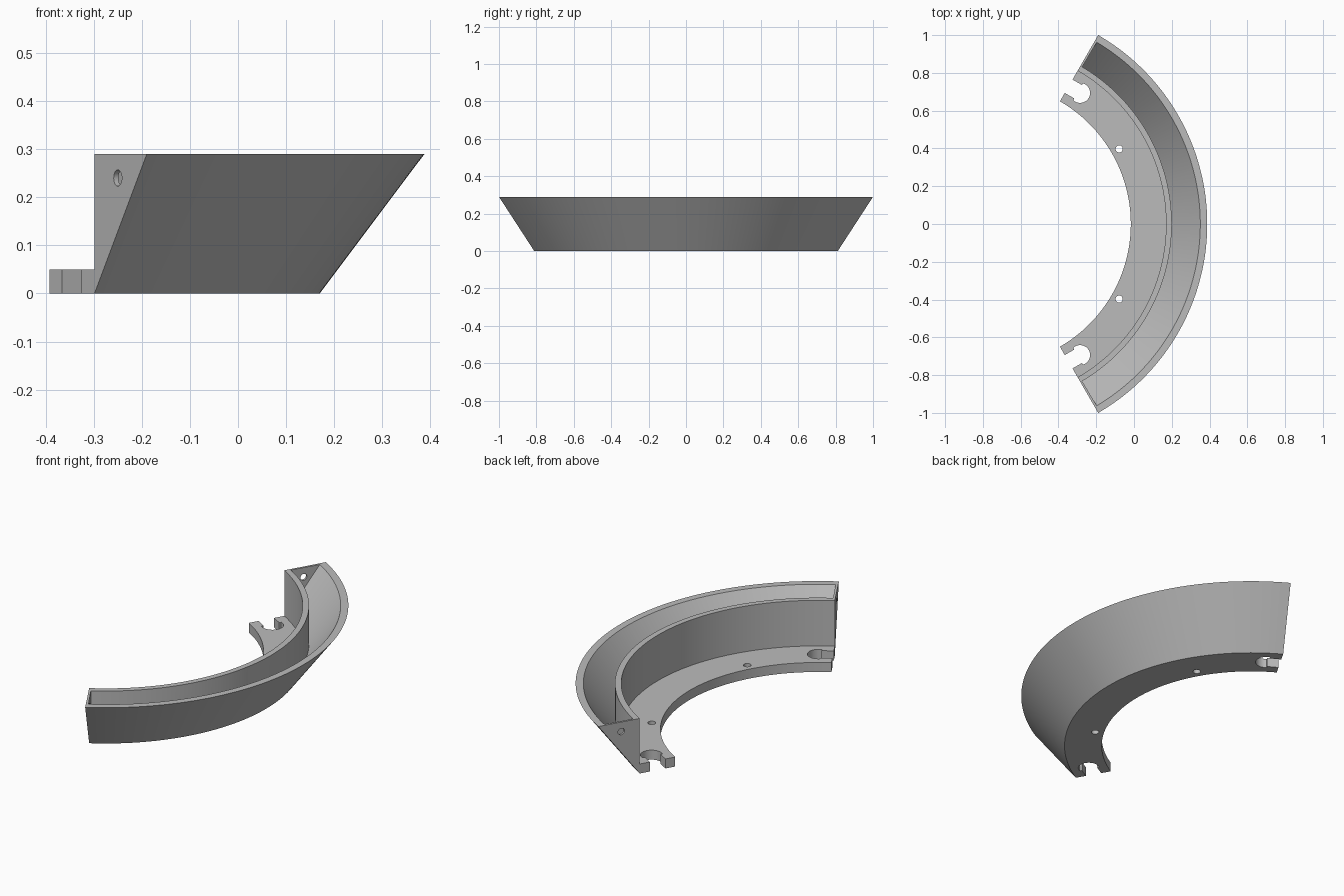
import bpy
import bmesh
from math import sin, cos, pi, radians, sqrt, asin
from mathutils import Vector

CX = -0.767            # centre of the arc
HALF = radians(60)     # half the arc angle
TOP = 0.29

cube = bpy.data.objects.get("Cube")
if cube:
    bpy.data.objects.remove(cube, do_unlink=True)

grey = bpy.data.materials.new("plain grey")
grey.use_nodes = True
grey.diffuse_color = (0.5, 0.5, 0.5, 1)
grey.node_tree.nodes["Principled BSDF"].inputs["Base Color"].default_value = (0.5, 0.5, 0.5, 1)


def loft(name, rings):
    """Closed solid through a list of equal rings of points."""
    bm = bmesh.new()
    loops = [[bm.verts.new(p) for p in ring] for ring in rings]
    n = len(loops[0])
    for a, b in zip(loops, loops[1:]):
        for i in range(n):
            j = (i + 1) % n
            bm.faces.new((a[i], a[j], b[j], b[i]))
    bm.faces.new(loops[0])
    bm.faces.new(loops[-1])
    bmesh.ops.recalc_face_normals(bm, faces=bm.faces)
    mesh = bpy.data.meshes.new(name)
    bm.to_mesh(mesh)
    bm.free()
    mesh.materials.append(grey)
    ob = bpy.data.objects.new(name, mesh)
    bpy.context.collection.objects.link(ob)
    return ob


def sweep(name, profile, half, steps=96):
    """Sweep a (radius, height) profile around the arc centre."""
    angles = [half * (2 * k / steps - 1) for k in range(steps + 1)]
    return loft(name, [[(CX + r * cos(a), r * sin(a), z) for r, z in profile]
                       for a in angles])


def prism(name, outline, origin, u, v, w, low, high):
    """Extrude a flat outline, given along u and v, in direction w."""
    return loft(name, [[origin + u * p + v * q + w * d for p, q in outline]
                       for d in (low, high)])


def circle(radius, n=32):
    return [(radius * cos(2 * pi * k / n), radius * sin(2 * pi * k / n)) for k in range(n)]


# Flange with a flared rim
bracket = sweep("curved_channel_bracket",
                [(0.75, 0), (0.937, 0), (1.1547, TOP), (0.937, TOP), (0.937, 0.05), (0.75, 0.05)],
                HALF)

# V-shaped channel, stopping short of the thin end plates
slope = (1.1547 - 0.937) / TOP
inner, outer, over = 0.967, 1.118, 0.05
cutters = [sweep("channel_cutter",
                 [(inner, TOP - (outer - inner) / slope), (outer + over * slope, TOP + over),
                  (inner, TOP + over)],
                 HALF - 0.011)]

# Keyhole outline: radial position and depth from the end of the flange
mid, slot, depth, bore, bore_depth = 0.842, 0.041, 0.058, 0.053, 0.07
start = asin((bore_depth - depth) / bore)
arc = [(-bore * cos(-start + (pi + 2 * start) * k / 28),
        bore * sin(-start + (pi + 2 * start) * k / 28)) for k in range(29)]
keyhole = [(mid + slot, depth), (mid + slot, -0.05), (mid - slot, -0.05), (mid - slot, depth)]
keyhole += [(mid + p, bore_depth + q) for p, q in arc]

up = Vector((0, 0, 1))
centre = Vector((CX, 0, 0))
for side in (-1, 1):
    radial = Vector((cos(HALF), side * sin(HALF), 0))
    inward = Vector((sin(HALF), -side * cos(HALF), 0))
    cutters.append(prism("keyhole_cutter", keyhole, centre, radial, inward, up, -0.05, 0.1))
    # Hole through each end plate
    cutters.append(prism("end_hole_cutter", circle(0.017), centre + radial * 1.034 + up * 0.24,
                         radial, up, inward, -0.03, 0.03))
    # Screw hole in the flange
    spot = centre + Vector((cos(HALF / 2), side * sin(HALF / 2), 0)) * 0.795
    cutters.append(prism("screw_hole_cutter", circle(0.019), spot,
                         Vector((1, 0, 0)), Vector((0, 1, 0)), up, -0.05, 0.1))

bpy.ops.object.select_all(action='DESELECT')
bpy.context.view_layer.objects.active = bracket
bracket.select_set(True)
for cutter in cutters:
    cutter.hide_render = True
    mod = bracket.modifiers.new(cutter.name, 'BOOLEAN')
    mod.operation = 'DIFFERENCE'
    mod.solver = 'EXACT'
    mod.object = cutter
    bpy.ops.object.modifier_apply(modifier=mod.name)
    bpy.data.objects.remove(cutter, do_unlink=True)

bpy.ops.object.shade_smooth_by_angle(angle=radians(25))
